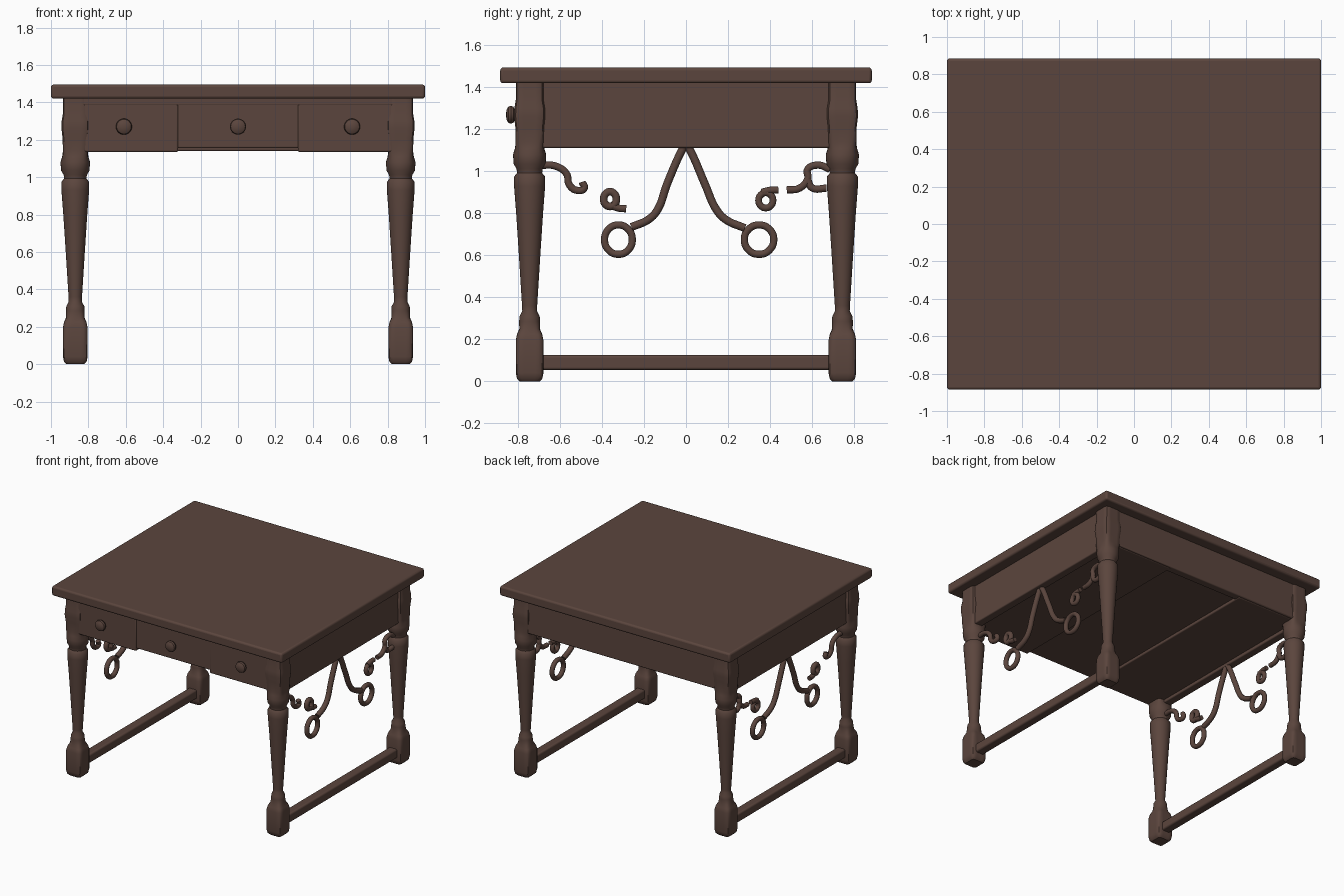
import bpy
import bmesh
from math import sin, cos, pi, radians
from mathutils import Matrix

cube = bpy.data.objects.get("Cube")
if cube:
    bpy.data.objects.remove(cube, do_unlink=True)

wood = bpy.data.materials.new("dark_brown_wood")
wood.use_nodes = True
wood.diffuse_color = (0.105, 0.060, 0.047, 1)
wood.node_tree.nodes["Principled BSDF"].inputs["Base Color"].default_value = wood.diffuse_color

LEG_X, LEG_Y = 0.87, 0.745


def finish(name, bm, bevel=0):
    """Turn a bmesh into a smooth-shaded, optionally bevelled object."""
    bmesh.ops.recalc_face_normals(bm, faces=bm.faces)
    mesh = bpy.data.meshes.new(name)
    bm.to_mesh(mesh)
    bm.free()
    obj = bpy.data.objects.new(name, mesh)
    bpy.context.collection.objects.link(obj)
    mesh.materials.append(wood)
    if bevel:
        mod = obj.modifiers.new("Bevel", "BEVEL")
        mod.width, mod.segments = bevel, 3
    bpy.ops.object.select_all(action="DESELECT")
    bpy.context.view_layer.objects.active = obj
    obj.select_set(True)
    bpy.ops.object.shade_smooth_by_angle(angle=radians(40))
    return obj


def box(name, low, high, bevel=0.008):
    bm = bmesh.new()
    bmesh.ops.create_cube(bm, size=1)
    for v in bm.verts:
        v.co = [a + (b - a) * (c + 0.5) for a, b, c in zip(low, high, v.co)]
    return finish(name, bm, bevel)


def loft(name, rows, matrix, sides=32):
    """Stack rings of (height, radius, squareness) into a closed solid."""
    bm = bmesh.new()
    rings = []
    for z, r, square in rows:
        ring = []
        for i in range(sides):
            a = 2 * pi * i / sides
            chamfered = min(1 / max(abs(cos(a)), abs(sin(a))), 1.27)
            k = r * (1 + (chamfered - 1) * square)
            ring.append(bm.verts.new(matrix @ Matrix.Translation((k * cos(a), k * sin(a), z)).translation))
        rings.append(ring)
    for low, high in zip(rings, rings[1:]):
        for i in range(sides):
            j = (i + 1) % sides
            bm.faces.new((low[i], low[j], high[j], high[i]))
    bm.faces.new(rings[0])
    bm.faces.new(rings[-1])
    return finish(name, bm)


def rod(name, x, points, radius=0.018, closed=False):
    """Round iron bar through (y, z) points in a side plane."""
    curve = bpy.data.curves.new(name, "CURVE")
    curve.dimensions = "3D"
    curve.bevel_depth, curve.bevel_resolution = radius, 3
    curve.resolution_u, curve.use_fill_caps = 8, True
    spline = curve.splines.new("BEZIER")
    spline.bezier_points.add(len(points) - 1)
    for p, (y, z) in zip(spline.bezier_points, points):
        p.co = (x, y, z)
        p.handle_left_type = p.handle_right_type = "AUTO"
    spline.use_cyclic_u = closed
    curve.materials.append(wood)
    obj = bpy.data.objects.new(name, curve)
    bpy.context.collection.objects.link(obj)


def ring(name, x, y, z, ry, rz, radius):
    pts = [(y + ry * cos(i * pi / 4), z + rz * sin(i * pi / 4)) for i in range(8)]
    rod(name, x, pts, radius, True)


# Table top and closed drawer case
box("table_top", (-1, -0.885, 1.42), (1, 0.885, 1.495), 0.014)
box("case_middle", (-0.34, -0.802, 1.155), (0.34, 0.80, 1.43))
box("case_front_rail", (-0.85, -0.81, 1.385), (0.85, -0.75, 1.43), 0.004)
box("back_apron", (-0.85, 0.74, 1.14), (0.85, 0.803, 1.43))

# Turned legs with square posts and chamfered feet
leg_rows = [
    (0, 0.048, 1), (0.012, 0.06, 1), (0.04, 0.066, 1), (0.195, 0.066, 1),
    (0.225, 0.06, 0.9), (0.25, 0.049, 0.5), (0.285, 0.05, 0), (0.31, 0.048, 0),
    (0.335, 0.035, 0), (0.36, 0.036, 0), (0.6, 0.051, 0), (0.8, 0.064, 0),
    (0.93, 0.074, 0), (0.975, 0.074, 0), (0.992, 0.06, 0), (1.012, 0.062, 0),
    (1.035, 0.076, 0), (1.08, 0.079, 0.1), (1.11, 0.07, 0.5), (1.14, 0.066, 1),
    (1.21, 0.068, 1), (1.26, 0.074, 1), (1.30, 0.073, 1), (1.34, 0.066, 1),
    (1.43, 0.066, 1),
]
for side, sx in (("left", 1), ("right", -1)):
    for end, sy in (("front", -1), ("back", 1)):
        loft(f"{end}_{side}_leg", leg_rows, Matrix.Translation((sx * LEG_X, sy * LEG_Y, 0)))

    # Case sides, side apron and low stretcher
    xs = sorted((sx * 0.32, sx * 0.87))
    box(f"{side}_drawer_case", (xs[0], -0.808, 1.135), (xs[1], 0.79, 1.43))
    xs = sorted((sx * 0.85, sx * 0.915))
    box(f"{side}_apron", (xs[0], -0.74, 1.112), (xs[1], 0.74, 1.43))
    x = sx * LEG_X
    box(f"{side}_stretcher", (x - 0.035, -0.73, 0.055), (x + 0.035, 0.73, 0.125), 0.012)

    # Iron scrollwork hanging under the apron
    rod(f"{side}_front_hanger", x, [(-0.01, 1.12), (-0.035, 1.07), (-0.09, 0.94), (-0.14, 0.81), (-0.18, 0.77), (-0.26, 0.735)], 0.02)
    rod(f"{side}_back_hanger", x, [(0.01, 1.12), (0.035, 1.07), (0.09, 0.94), (0.15, 0.81), (0.19, 0.77), (0.28, 0.73)], 0.02)
    ring(f"{side}_front_ring", x, -0.322, 0.675, 0.066, 0.07, 0.018)
    ring(f"{side}_back_ring", x, 0.348, 0.675, 0.07, 0.07, 0.018)
    ring(f"{side}_front_curl", x, -0.362, 0.868, 0.03, 0.035, 0.019)
    rod(f"{side}_front_curl_tail", x, [(-0.36, 0.84), (-0.32, 0.825), (-0.285, 0.822)])
    ring(f"{side}_back_curl", x, 0.38, 0.862, 0.034, 0.036, 0.017)
    rod(f"{side}_back_curl_tail", x, [(0.36, 0.90), (0.40, 0.91), (0.44, 0.912)])
    rod(f"{side}_front_scroll", x, [(-0.69, 1.03), (-0.62, 1.025), (-0.57, 0.99), (-0.555, 0.935), (-0.52, 0.91), (-0.485, 0.92), (-0.495, 0.95)])
    rod(f"{side}_back_scroll", x, [(0.48, 0.912), (0.54, 0.92), (0.58, 0.965), (0.58, 1.01), (0.63, 1.03), (0.685, 1.01)])
    rod(f"{side}_back_scroll_branch", x, [(0.58, 0.96), (0.60, 0.922), (0.67, 0.92)])

# Round drawer knobs, turned along the front axis
knob_rows = [(-0.02, 0.02, 0), (0.012, 0.02, 0), (0.02, 0.038, 0), (0.032, 0.043, 0),
             (0.044, 0.039, 0), (0.052, 0.025, 0), (0.055, 0.008, 0)]
for name, x in (("right", -0.61), ("middle", 0), ("left", 0.61)):
    place = Matrix.Translation((x, -0.802, 1.27)) @ Matrix.Rotation(pi / 2, 4, "X")
    loft(f"{name}_drawer_knob", knob_rows, place)
